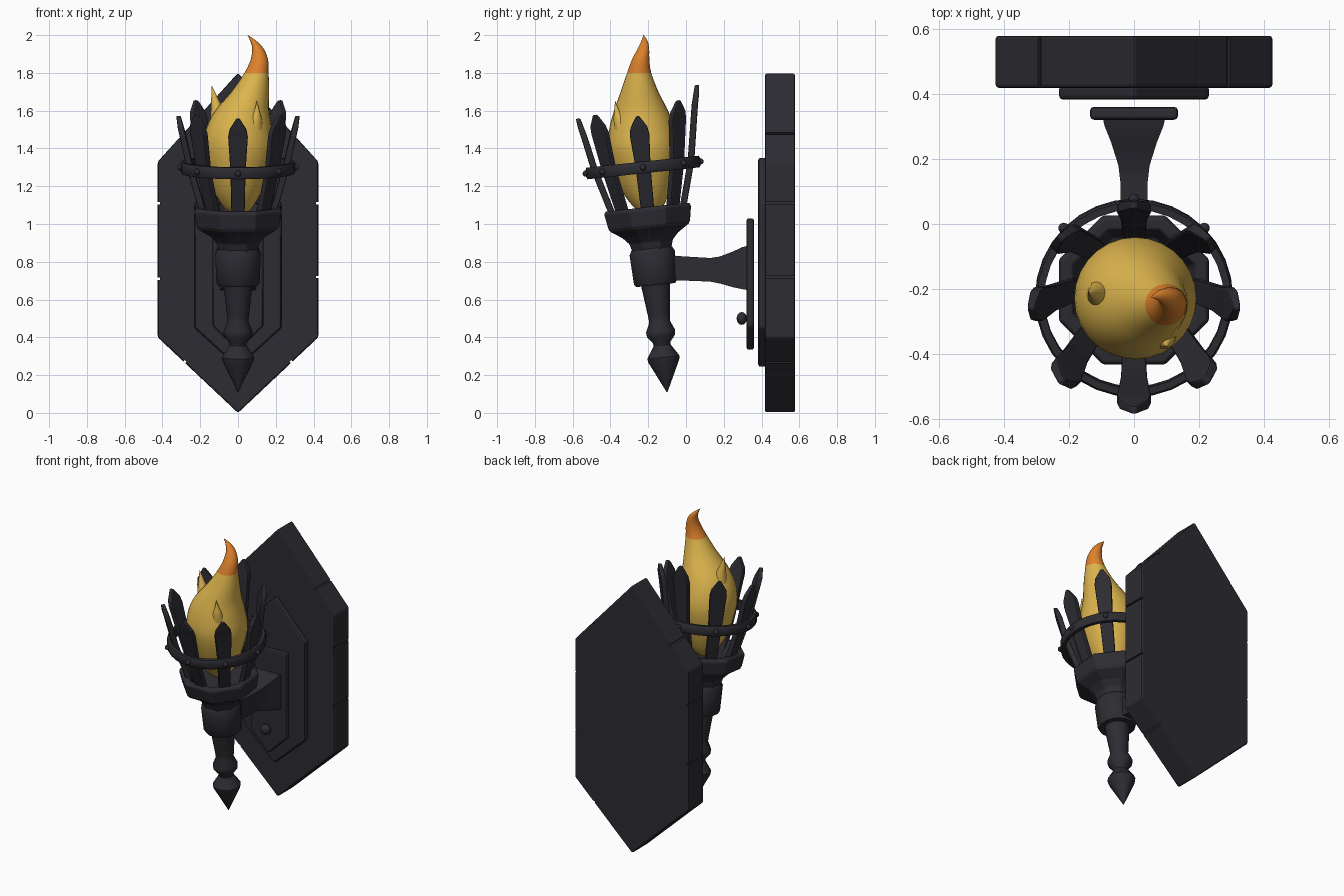
import bpy, bmesh, math
from mathutils import Matrix, Vector

if "Cube" in bpy.data.objects:
    bpy.data.objects.remove(bpy.data.objects["Cube"])


def material(name, col):
    m = bpy.data.materials.new(name)
    m.diffuse_color = (*col, 1)
    m.use_nodes = True
    m.node_tree.nodes["Principled BSDF"].inputs["Base Color"].default_value = m.diffuse_color
    return m


IRON = material("dark_iron", (0.025, 0.025, 0.032))
YELLOW = material("flame_yellow", (0.72, 0.46, 0.075))
ORANGE = material("flame_orange", (0.72, 0.22, 0.025))

# torch axis: leans towards the front, local origin at the lower tip
TORCH = Matrix.Translation((0, -0.1, 0.11)) @ Matrix.Rotation(math.radians(6.1), 4, 'X')


def finish(name, bm, mats=(IRON,), matrix=None, bevel=0, smooth=None):
    bmesh.ops.recalc_face_normals(bm, faces=bm.faces)
    if matrix:
        bm.transform(matrix)
    me = bpy.data.meshes.new(name)
    bm.to_mesh(me)
    bm.free()
    ob = bpy.data.objects.new(name, me)
    bpy.context.collection.objects.link(ob)
    for m in mats:
        me.materials.append(m)
    if bevel:
        b = ob.modifiers.new("bevel", 'BEVEL')
        b.width, b.segments, b.limit_method = bevel, 2, 'ANGLE'
        b.angle_limit = math.radians(25)
    if smooth:
        bpy.ops.object.select_all(action='DESELECT')
        ob.select_set(True)
        bpy.context.view_layer.objects.active = ob
        bpy.ops.object.shade_smooth_by_angle(angle=math.radians(smooth))
    return ob


def loft(bm, rings, close=False):
    """Skin rings of points; cap the ends, or join last to first."""
    vr = [[bm.verts.new(p) for p in r] for r in rings]
    n = len(vr[0])
    pairs = list(zip(vr, vr[1:])) + ([(vr[-1], vr[0])] if close else [])
    for a, b in pairs:
        for i in range(n):
            j = (i + 1) % n
            bm.faces.new((a[i], a[j], b[j], b[i]))
    if not close:
        bm.faces.new(vr[0])
        bm.faces.new(vr[-1])
    return bm


def circle(x, y, z, r, n, off=0.0):
    return [(x + r * math.cos(2 * math.pi * (i + off) / n),
             y + r * math.sin(2 * math.pi * (i + off) / n), z) for i in range(n)]


def lathe(name, profile, n, off=0.0, close=False, **kw):
    bm = loft(bmesh.new(), [circle(0, 0, z, r, n, off) for r, z in profile], close)
    return finish(name, bm, matrix=TORCH, **kw)


def plate(name, half, y0, y1, bevel):
    """Symmetric outline in x/z, given as its right half from bottom to top."""
    pts = half + [(-x, z) for x, z in reversed(half) if x > 0]
    bm = loft(bmesh.new(), [[(x, y, z) for x, z in pts] for y in (y0, y1)])
    return finish(name, bm, bevel=bevel)


# wall board with notched stone seams around its rim
board = plate("wall_board", [(0, 0), (0.425, 0.4), (0.425, 1.33), (0, 1.8)], 0.418, 0.578, 0.01)
bm = bmesh.new()
for x, z, ang in [(0.425, 1.11, 0), (0.425, 0.72, 0), (-0.425, 1.11, 0), (-0.425, 0.71, 0),
                  (0.285, 0.268, -44), (-0.285, 0.268, 44), (0.29, 1.479, 48), (-0.29, 1.479, -48)]:
    m = (Matrix.Translation((x, 0.49, z)) @ Matrix.Rotation(math.radians(-ang), 4, 'Y')
         @ Matrix.Diagonal((0.022, 0.3, 0.012, 1)))
    bmesh.ops.create_cube(bm, size=1, matrix=m)
cutter = finish("seam_cutter", bm)
cutter.hide_render = True
cutter.hide_set(True)
cut = board.modifiers.new("seams", 'BOOLEAN')
cut.operation, cut.object, cut.solver = 'DIFFERENCE', cutter, 'EXACT'

# raised back plate and bracket plate
plate("back_plate", [(0, 0.24), (0.23, 0.45), (0.23, 1.11), (0, 1.355)], 0.382, 0.425, 0.012)
plate("bracket_plate", [(0, 0.33), (0.135, 0.46), (0.135, 1.03)], 0.32, 0.36, 0.012)

# bracket rivet
bm = bmesh.new()
bmesh.ops.create_uvsphere(bm, u_segments=16, v_segments=8, radius=0.034)
finish("bracket_rivet", bm, matrix=Matrix.Translation((0, 0.295, 0.5)) @ Matrix.Diagonal((1, 0.8, 1, 1)), smooth=40)

# bracket arm: square bar flaring towards the wall
arm = [(-0.12, 0.042, 0.705, 0.835), (0.13, 0.042, 0.695, 0.82), (0.18, 0.048, 0.685, 0.828),
       (0.25, 0.07, 0.665, 0.855), (0.30, 0.09, 0.655, 0.878), (0.33, 0.097, 0.65, 0.885)]
bm = loft(bmesh.new(), [[(-w, y, a), (w, y, a), (w, y, b), (-w, y, b)] for y, w, a, b in arm])
finish("bracket_arm", bm, smooth=35)

# handle with pointed finial and bulge, collar, cup
lathe("handle", [(0.002, 0), (0.082, 0.165), (0.086, 0.185), (0.045, 0.25), (0.047, 0.265),
                 (0.075, 0.3), (0.077, 0.325), (0.055, 0.375), (0.058, 0.41), (0.078, 0.58)], 16, smooth=35)
lathe("collar", [(0.108, 0.57), (0.118, 0.585), (0.125, 0.74), (0.112, 0.765)], 12, 0.5, smooth=35)
lathe("cup", [(0.11, 0.75), (0.125, 0.80), (0.16, 0.835), (0.225, 0.875), (0.235, 0.89),
              (0.25, 0.97), (0.24, 0.985), (0.205, 0.985), (0.17, 0.92)], 8, 0.5, bevel=0.006)

# eight pointed cage bars
bm = bmesh.new()
for k in range(8):
    ang = math.radians(45 * k - 90)
    top = [1.49, 1.50, 1.47, 1.53, 1.60, 1.53, 1.47, 1.50][k]
    lean = 0.33 if k == 4 else 0.315
    rings = []
    for r, t, w, d in [(0.175, 0.92, 0.034, 0.018), (0.255, 1.2, 0.04, 0.018),
                       (lean - 0.022, top - 0.1, 0.052, 0.017), (lean - 0.012, top - 0.06, 0.045, 0.016),
                       (lean, top, 0.008, 0.012)]:
        c, s = math.cos(ang), math.sin(ang)
        rings.append([(c * (r + e) - s * f, s * (r + e) + c * f, t)
                      for e, f in ((-d, -w), (d, -w), (d, w), (-d, w))])
    loft(bm, rings)
finish("cage_bars", bm, matrix=TORCH, bevel=0.006)

# cage ring and its rivets
lathe("cage_ring", [(0.276, 1.165), (0.298, 1.165), (0.304, 1.175), (0.304, 1.217),
                    (0.298, 1.227), (0.276, 1.227)], 32, close=True, smooth=40)
bm = bmesh.new()
for k in range(8):
    a = math.radians(45 * k)
    bmesh.ops.create_uvsphere(bm, u_segments=10, v_segments=6, radius=0.017,
                              matrix=Matrix.Translation((0.305 * math.cos(a), 0.305 * math.sin(a), 1.196)))
finish("ring_rivets", bm, matrix=TORCH, smooth=50)


def spline(keys, steps):
    """Catmull-Rom through the keys."""
    k = [Vector(p) for p in keys]
    k = [k[0]] + k + [k[-1]]
    out = []
    for a, b, c, d in zip(k, k[1:], k[2:], k[3:]):
        for i in range(steps):
            t = i / steps
            out.append(b + (c - a) * t / 2 + (2 * a - 5 * b + 4 * c - d) * t * t / 2
                       + (3 * b - a - 3 * c + d) * t ** 3 / 2)
    return out + [k[-1]]


def flame(name, keys, tip_z=9, n=28):
    bm = loft(bmesh.new(), [circle(x, y, z, max(r, 0.001), n) for x, y, z, r in spline(keys, 3)])
    for f in bm.faces:
        f.material_index = int(f.calc_center_median().z > tip_z)
    return finish(name, bm, mats=(YELLOW, ORANGE), smooth=70)


# flame: teardrop with curled orange tip, plus two small wisps
flame("flame", [(0, -0.19, 1.05, 0.03), (0, -0.2, 1.09, 0.078), (0, -0.215, 1.2, 0.138),
                (0.004, -0.226, 1.38, 0.186), (0.005, -0.232, 1.5, 0.175), (0.022, -0.238, 1.6, 0.143),
                (0.065, -0.246, 1.7, 0.1), (0.098, -0.248, 1.8, 0.064), (0.113, -0.24, 1.87, 0.046),
                (0.105, -0.225, 1.93, 0.03), (0.08, -0.22, 1.97, 0.016), (0.052, -0.225, 2.0, 0.001)], 1.8)
flame("wisp_left", [(-0.09, -0.215, 1.5, 0.06), (-0.108, -0.215, 1.6, 0.036),
                    (-0.122, -0.213, 1.66, 0.02), (-0.138, -0.21, 1.73, 0.001)], n=14)
flame("wisp_front", [(0.08, -0.32, 1.46, 0.055), (0.095, -0.352, 1.55, 0.032),
                     (0.1, -0.366, 1.6, 0.014), (0.1, -0.375, 1.65, 0.001)], n=14)
